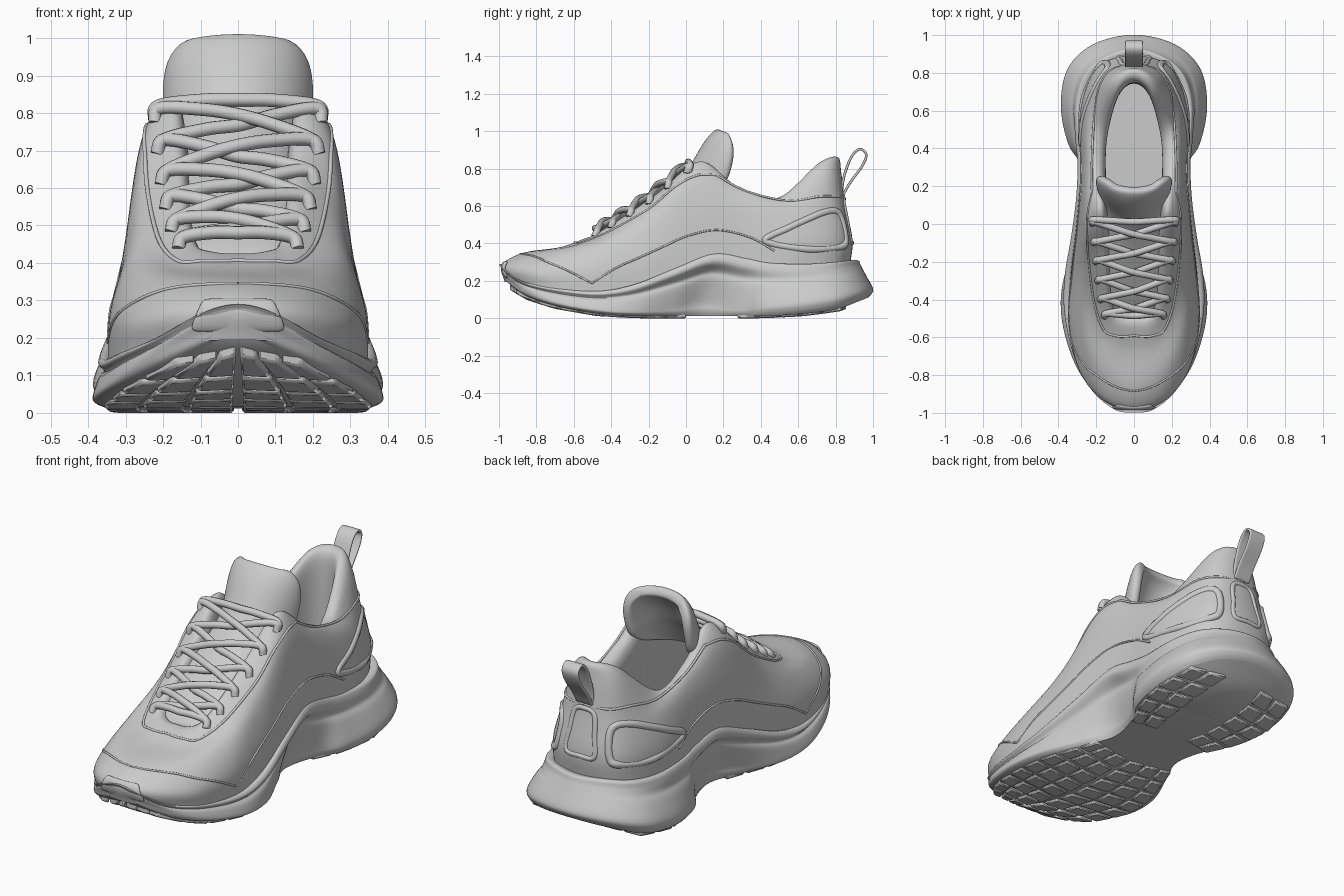
import bpy, bmesh, math
from mathutils import Vector as V

if "Cube" in bpy.data.objects:
    bpy.data.objects.remove(bpy.data.objects["Cube"])

FLIP = V((-1, 1, 1))


def along(pts, u, mirror=False, closed=False):
    """Catmull-Rom point; half outlines use mirrored ghost points at x = 0."""
    n = len(pts) if closed else len(pts) - 1
    i = max(0, min(int(u), n - 1))
    t = u - i

    def get(k):
        if closed:
            return pts[k % n]
        if k < 0:
            return pts[1] * FLIP if mirror else pts[0] * 2 - pts[1]
        if k > n:
            return pts[n - 1] * FLIP if mirror else pts[n] * 2 - pts[n - 1]
        return pts[k]
    a, b, c, d = get(i - 1), get(i), get(i + 1), get(i + 2)
    return 0.5 * (2 * b + (c - a) * t + (2 * a - 5 * b + 4 * c - d) * t * t
                  + (3 * b - a - 3 * c + d) * t ** 3)


def make(name, verts, faces, angle=50):
    me = bpy.data.meshes.new(name)
    me.from_pydata([tuple(v) for v in verts], [], faces)
    bm = bmesh.new()
    bm.from_mesh(me)
    bmesh.ops.remove_doubles(bm, verts=bm.verts, dist=0.0003)
    bmesh.ops.recalc_face_normals(bm, faces=bm.faces)
    bm.to_mesh(me)
    bm.free()
    ob = bpy.data.objects.new(name, me)
    bpy.context.collection.objects.link(ob)
    bpy.ops.object.select_all(action='DESELECT')
    ob.select_set(True)
    bpy.context.view_layer.objects.active = ob
    bpy.ops.object.shade_smooth_by_angle(angle=math.radians(angle))
    return ob


def surf(rings, u, v):
    return along([along(r, u, True) for r in rings], v)


def loft(name, rings, un, vn, caps):
    """Skin mirrored half outlines; caps bridge the left and right sides."""
    n, m = (len(rings[0]) - 1) * un, (len(rings) - 1) * vn
    verts, faces = [], []
    for j in range(m + 1):
        half = [surf(rings, i / un, j / vn) for i in range(n + 1)]
        verts += half + [p * FLIP for p in half[n - 1:0:-1]]
    L = 2 * n
    for j in range(m):
        for i in range(L):
            k = (i + 1) % L
            faces.append((j * L + i, j * L + k, (j + 1) * L + k, (j + 1) * L + i))
    for j in caps:
        b = (j % (m + 1)) * L
        faces += [(b, b + 1, b + L - 1), (b + n - 1, b + n, b + n + 1)]
        faces += [(b + i, b + i + 1, b + L - i - 1, b + L - i) for i in range(1, n - 1)]
    return make(name, verts, faces)


def grid(name, rows, thick):
    w = len(rows[0])
    faces = [(j * w + i, j * w + i + 1, (j + 1) * w + i + 1, (j + 1) * w + i)
             for j in range(len(rows) - 1) for i in range(w - 1)]
    ob = make(name, [p for r in rows for p in r], faces, 180)
    s = ob.modifiers.new('thickness', 'SOLIDIFY')
    s.thickness, s.offset = thick, 0
    s = ob.modifiers.new('smooth', 'SUBSURF')
    s.levels = s.render_levels = 2
    return ob


def tube(name, pts, r, closed=False):
    cu = bpy.data.curves.new(name, 'CURVE')
    cu.dimensions, cu.bevel_depth, cu.bevel_resolution, cu.use_fill_caps = '3D', r, 3, True
    n = len(pts) if closed else len(pts) - 1
    path = [along(pts, k / 8, closed=closed) for k in range(n * 8 + (not closed))]
    sp = cu.splines.new('POLY')
    sp.points.add(len(path) - 1)
    for q, p in zip(sp.points, path):
        q.co = (*p, 1)
    sp.use_cyclic_u = closed
    ob = bpy.data.objects.new(name, cu)
    bpy.context.collection.objects.link(ob)


# Sole stations, toe to heel: low edge y, x, z, ground z, top edge y, x, z
SOLE = [(-.975, 0, .23, .20, -.995, 0, .29), (-.955, .10, .21, .16, -.98, .10, .265),
        (-.86, .235, .15, .10, -.88, .215, .20), (-.70, .33, .09, .05, -.71, .30, .165),
        (-.48, .385, .05, .012, -.48, .35, .145), (-.28, .37, .04, 0, -.28, .35, .18),
        (-.08, .29, .06, 0, -.05, .315, .27), (.10, .22, .09, 0, .15, .29, .345),
        (.30, .27, .06, 0, .32, .285, .32), (.42, .345, .07, 0, .45, .295, .295),
        (.62, .385, .09, .01, .65, .30, .29), (.82, .35, .12, .035, .80, .25, .30),
        (.95, .215, .15, .08, .885, .14, .31), (1.0, 0, .16, .10, .92, 0, .31)]
cols = []
for yl, xl, zl, zb, yt, xt, zt in SOLE:
    lo, hi = V((xl, yl, zl)), V((xt, yt, zt))
    g = zb + .012
    groove, bulge = lo.lerp(hi, .62), lo.lerp(hi, .82)
    groove.x, bulge.x = groove.x * .97, xt * 1.05
    cols.append([V((xl * .93, yl * .975, g)), V((xl * .985, yl * .993, g * .6 + zl * .4)), lo,
                 lo.lerp(hi, .45), groove, bulge, hi, V((xt * .88, yt * .95, zt - .01))])
loft('midsole', [list(r) for r in zip(*cols)], 6, 4, (0, -1))

# Outsole tread pads in slanted rows
def at(y, k):
    for a, b in zip(SOLE, SOLE[1:]):
        if a[0] <= y <= b[0]:
            return a[k] + (b[k] - a[k]) * (y - a[0]) / (b[0] - a[0])
    return SOLE[0][k] if y < 0 else SOLE[-1][k]


verts, faces = [], []
rows = [(-.945 + .115 * k, ((.04, .34), (.38, .66), (.70, .93))) for k in range(8)]
rows += [(.32 + .115 * k, ((.36, .64), (.68, .93))) for k in range(5)]
for y0, columns in rows:
    for f0, f1 in columns:
        for s in (1, -1):
            b, ring = len(verts), []
            for f, y in ((f0, y0), (f1, y0), (f1, y0 + .095), (f0, y0 + .095)):
                yy = y + .05 * f * (1 if y0 < 0 else -1)
                ring.append((s * f * at(yy, 1), yy, at(yy, 3)))
            verts += ring + [(x, y, z + .03) for x, y, z in ring]
            faces += [(b, b + 1, b + 2, b + 3), (b + 4, b + 5, b + 6, b + 7)]
            faces += [(b + i, b + (i + 1) % 4, b + 4 + (i + 1) % 4, b + 4 + i) for i in range(4)]
pads = make('outsole_tread', verts, faces, 30)
bev = pads.modifiers.new('bevel', 'BEVEL')
bev.width = .006

# Upper: half outlines from sole line up to the collar edge
def outline(*p):
    return [V(q) for q in p]


low = outline((0, -.985, .285), (.165, -.925, .275), (.285, -.77, .255), (.338, -.53, .27), (.33, -.27, .30),
              (.30, 0, .40), (.28, .28, .44), (.28, .60, .42), (.19, .83, .42), (0, .89, .42))
mid = outline((0, -.87, .35), (.135, -.81, .35), (.235, -.67, .36), (.285, -.46, .40), (.29, -.25, .47),
              (.282, 0, .60), (.268, .28, .58), (.245, .60, .56), (.155, .80, .60), (0, .85, .62))
high = outline((0, -.67, .38), (.09, -.65, .385), (.165, -.57, .40), (.21, -.42, .46), (.24, -.20, .585),
               (.25, .03, .75), (.24, .28, .675), (.215, .55, .625), (.135, .77, .76), (0, .83, .78))
edge = outline((0, -.53, .425), (.07, -.525, .43), (.12, -.48, .45), (.145, -.36, .525), (.165, -.15, .67),
               (.19, .07, .835), (.20, .27, .71), (.19, .50, .645), (.11, .74, .83), (0, .815, .86))
base = [V((p.x * 1.02, p.y * .985, p.z - .14 if p.y > -.6 else p.z - .09)) for p in low]
lip = [V((p.x * .8, .1 + (p.y - .1) * .92, p.z - .025)) for p in edge]
lining = [V((p.x * .75, .1 + (p.y - .1) * .90, p.z * .7 + .09)) for p in edge]
floor = [V((p.x * .88, .12 + (p.y - .12) * .9, .35)) for p in edge]
UPPER = [base, low, mid, high, edge, lip, lining, floor]
loft('upper', UPPER, 8, 6, (-1,))


def on(u, v, off=0.0):
    """Point on the upper, lifted along its normal; u < 0 or u > 9 wraps to the left side."""
    if u < 0 or u > 9:
        return on(-u if u < 0 else 18 - u, v, off) * FLIP
    p = surf(UPPER, u, v)
    e = .02
    du = surf(UPPER, u + e, v) - p if u < 8.9 else p - surf(UPPER, u - e, v)
    return p + off * du.cross(surf(UPPER, u, v + e) - p).normalized()


def both(name, uv, r, off=0, closed=False):
    pts = [on(u, v, off) for u, v in uv]
    tube('right_' + name, pts, r, closed)
    tube('left_' + name, [p * FLIP for p in pts], r, closed)


# Stitched overlay edges
both('toe_cap_seam', [(0, 1.9), (.5, 1.88), (1, 1.8), (1.5, 1.65), (2, 1.4), (2.6, .95), (3.1, .4)], .005)
both('side_panel_seam', [(3.1, .4), (3.6, .9), (4, 1.1), (4.5, 1.15), (5, 1.2), (5.6, 1.25), (6.2, .95), (6.6, .5)], .005)
both('eyestay_seam', [(0, 3.5), (.6, 3.45), (1.2, 3.35), (2, 3.1), (3, 3), (4, 3), (4.6, 3), (5.1, 3.1), (5.5, 3.5)], .006)
both('collar_seam', [(5.5, 3.5), (6.2, 3.4), (7, 3.1), (7.6, 2.5), (8.2, 2.25), (9, 2.2)], .006)

# Heel counter frames and toe bumper
both('heel_frame', [(6.45, .85), (6.8, 1.4), (7.2, 1.75), (7.6, 1.9), (8, 1.85), (8.2, 1.6),
                    (8.22, 1.0), (8.0, .75), (7.2, .65)], .02, -.009, True)
tube('heel_tab_frame', [on(u, v, -.006) for u, v in
     ((8.6, .95), (8.6, 1.5), (8.65, 2.0), (9, 2.1), (9.35, 2.0), (9.4, 1.5), (9.4, .95), (9, .9))], .014, True)
grid('toe_bumper', [[V((x * w, y + 1.6 * x * x, z)) for x in (-.10, -.07, 0, .07, .10)]
                    for w, y, z in ((1.3, -.968, .215), (1.2, -.984, .25), (1.05, -.988, .28), (.95, -.968, .305))], .016)

# Tongue: curved padded sheet; section centre y, z, half width, wrap depth
TONGUE = [(-.50, .39, .10, .01), (-.30, .525, .13, .02), (-.10, .66, .15, .05), (.02, .765, .168, .22),
          (.07, .85, .18, .20), (.115, .93, .182, .17), (.16, .98, .168, .11), (.19, .997, .115, .04)]
rows = []
for y, z, w, d in TONGUE:
    angles = [math.radians(a) for a in range(-90, 91, 18)]
    rows.append([V((w * math.sin(a), y + .85 * d * (1 - math.cos(a)), z - .35 * d * (1 - math.cos(a))))
                 for a in angles])
grid('tongue', rows, .055)

# Laces: a straight bar at each end, crossing runs between
eyes = [2.35, 2.95, 3.45, 3.9, 4.35, 4.8]


def lace(name, ua, ub, side, lift):
    a, b = on(ua, 3.7, .012), on(ub, 3.7, .012)
    a0, b0 = on(ua, 3.4, -.004), on(ub, 3.4, -.004)
    b, b0 = b * FLIP, b0 * FLIP
    m = (a + b) / 2 + V((0, -.012, .012 + lift))
    q1, q2 = a.lerp(m, .55) + V((0, 0, .006)), b.lerp(m, .55) + V((0, 0, .006))
    pts = [a0, a, q1, m, q2, b, b0]
    tube(name, [p * FLIP for p in pts] if side < 0 else pts, .018)


lace('lace_bottom', eyes[0], eyes[0], 1, 0)
lace('lace_top', eyes[-1] + .05, eyes[-1] + .05, 1, .005)
for k in range(5):
    for s in (1, -1):
        lace(f'lace_{k}_{"right" if s > 0 else "left"}', eyes[k], eyes[k + 1], s,
             .014 if s == (-1) ** k else -.014)

# Heel pull loop
loop = [V((0, y, z)) for y, z in ((.83, .66), (.845, .76), (.885, .865), (.93, .905), (.965, .875),
                                  (.94, .81), (.88, .73), (.84, .66))]
path = [along(loop, k / 3) for k in range((len(loop) - 1) * 3 + 1)]
grid('heel_pull_loop', [[p + V((x, 0, 0)) for x in (-.048, -.04, 0, .04, .048)] for p in path], .014)
